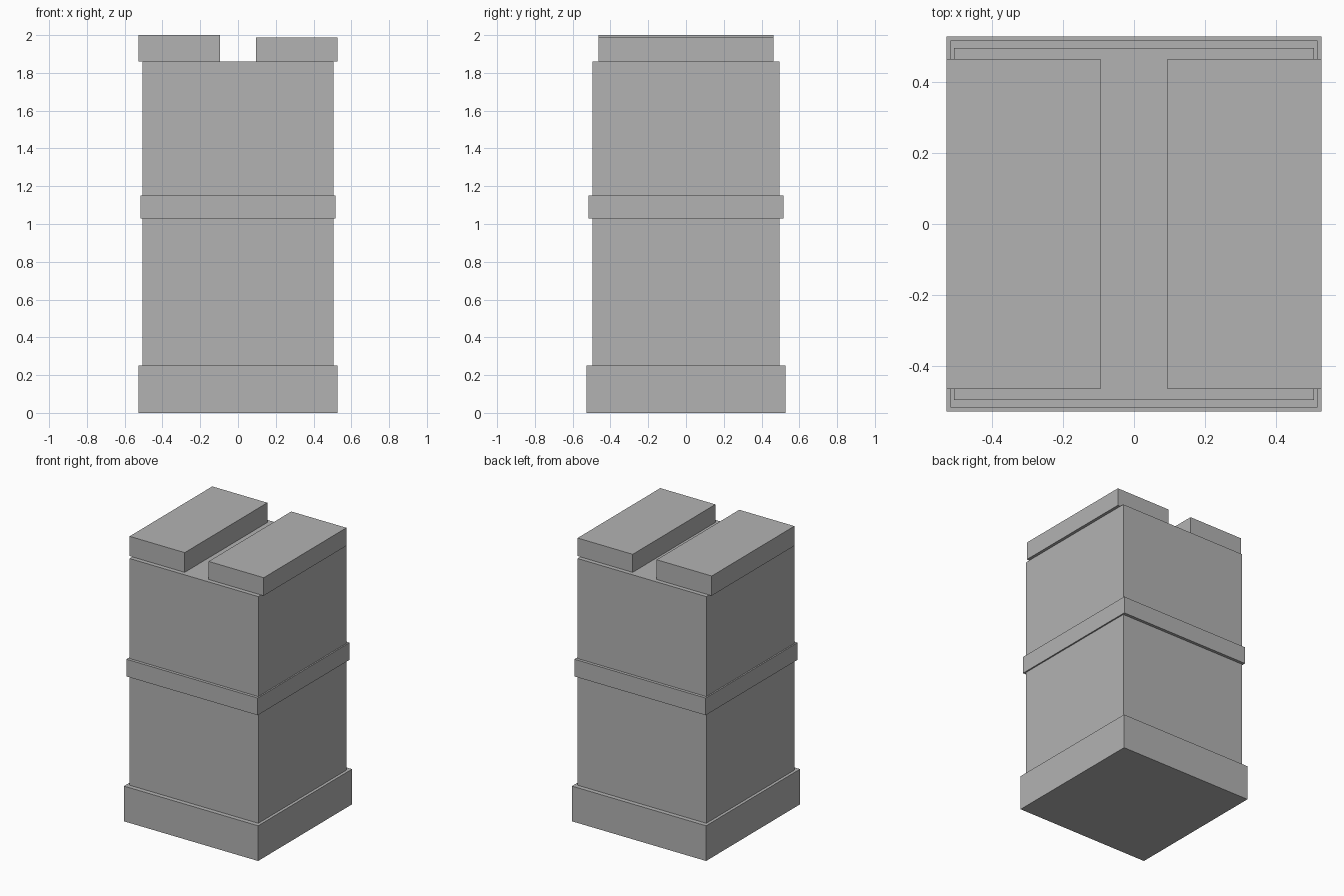
import bpy

if "Cube" in bpy.data.objects:
    bpy.data.objects.remove(bpy.data.objects["Cube"])

grey = bpy.data.materials.new("plain grey")
grey.diffuse_color = (0.45, 0.45, 0.45, 1.0)
grey.use_nodes = True
grey.node_tree.nodes["Principled BSDF"].inputs["Base Color"].default_value = grey.diffuse_color


def box(name, x, y, z):
    """Flat-sided box from (min, max) ranges on each axis."""
    ranges = (x, y, z)
    centre = [(a + b) / 2 for a, b in ranges]
    size = [b - a for a, b in ranges]
    bpy.ops.mesh.primitive_cube_add(size=1, location=centre)
    obj = bpy.context.object
    obj.name = name
    obj.scale = size
    bpy.ops.object.transform_apply(location=False, rotation=False, scale=True)
    obj.data.materials.append(grey)
    return obj


def tier(name, half_x, half_y, z0, z1):
    return box(name, (-half_x, half_x), (-half_y, half_y), (z0, z1))


# Stacked column: foot, shaft and the band around its middle
tier("base", 0.527, 0.527, 0.0, 0.25)
tier("lower_shaft", 0.506, 0.495, 0.25, 1.028)
tier("middle_band", 0.516, 0.516, 1.028, 1.15)
tier("upper_shaft", 0.506, 0.495, 1.15, 1.86)

# Two battlement blocks on top, the right one slightly lower
for name, side, top in (("left_merlon", -1, 2.0), ("right_merlon", 1, 1.988)):
    x = sorted((side * 0.094, side * 0.527))
    box(name, x, (-0.464, 0.464), (1.86, top))
